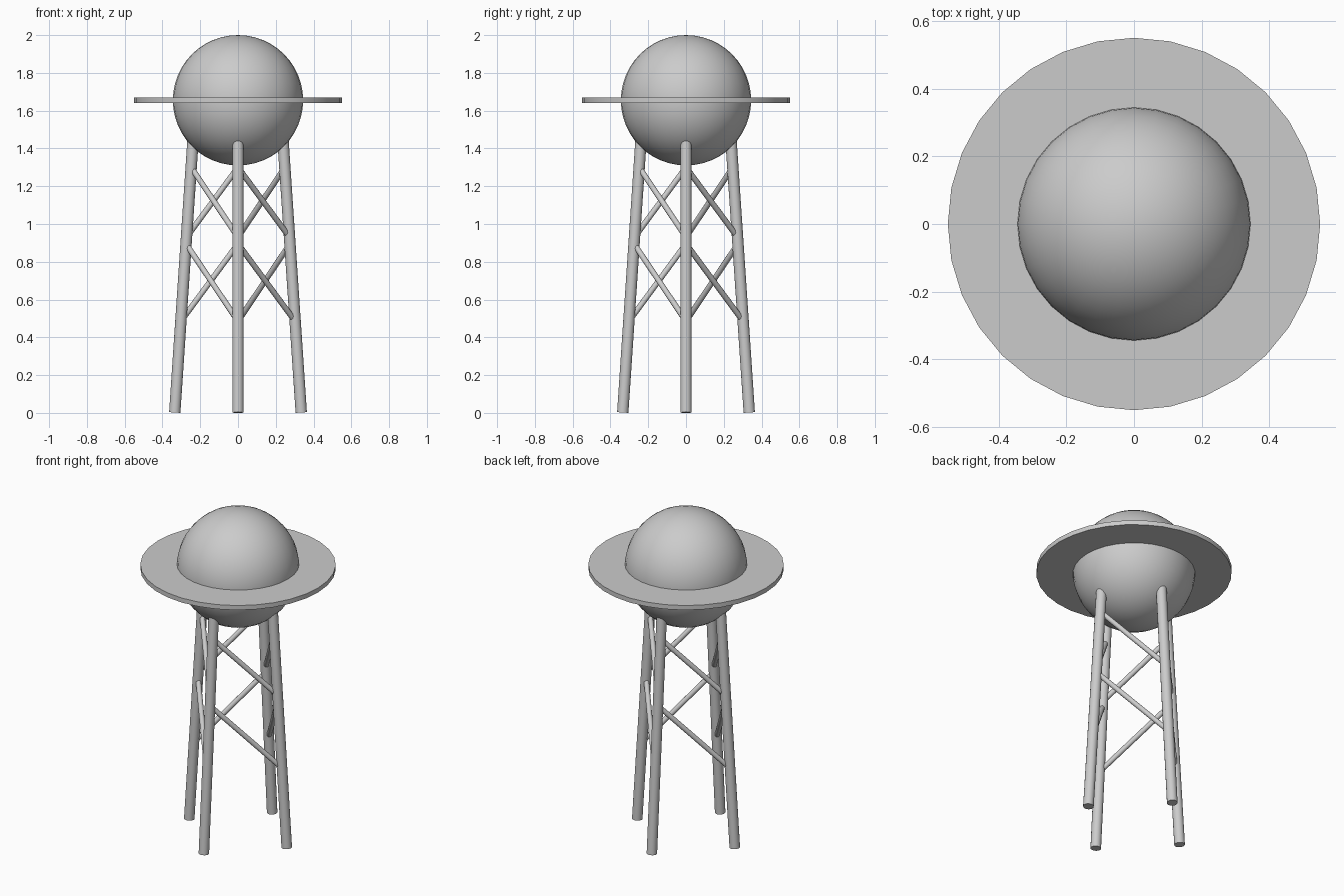
import bpy
import math
from mathutils import Vector

if "Cube" in bpy.data.objects:
    bpy.data.objects.remove(bpy.data.objects["Cube"])

TANK_Z, TANK_R = 1.655, 0.345


def smooth(obj, name):
    obj.name = name
    bpy.ops.object.shade_smooth_by_angle(angle=math.radians(35))


def rod(name, a, b, radius, sides):
    """Cylinder running from point a to point b."""
    d = b - a
    bpy.ops.mesh.primitive_cylinder_add(
        vertices=sides, radius=radius, depth=d.length, location=(a + b) / 2,
        rotation=d.to_track_quat('Z', 'Y').to_euler())
    smooth(bpy.context.object, name)


def leg_point(i, z):
    """Point on the axis of leg i (0..3 around the tower) at height z."""
    r = 0.335 - 0.067 * z
    a = i * math.pi / 2
    return Vector((r * math.cos(a), r * math.sin(a), z))


# Spherical tank
bpy.ops.mesh.primitive_uv_sphere_add(
    segments=32, ring_count=24, radius=TANK_R, location=(0, 0, TANK_Z))
smooth(bpy.context.object, "tank")

# Flat walkway disc around the tank
bpy.ops.mesh.primitive_cylinder_add(
    vertices=32, radius=0.55, depth=0.028, location=(0, 0, TANK_Z))
smooth(bpy.context.object, "walkway")

# Four splayed legs, and two tiers of diagonal braces circling the tower
for i in range(4):
    rod(f"leg_{i + 1}", leg_point(i, 0.002), leg_point(i, 1.47), 0.03, 16)
    for tier, (top, bottom) in (("upper", (1.30, 0.93)), ("lower", (0.895, 0.485))):
        rod(f"{tier}_brace_{i + 1}", leg_point(i, top),
            leg_point(i + 1, bottom), 0.015, 12)
